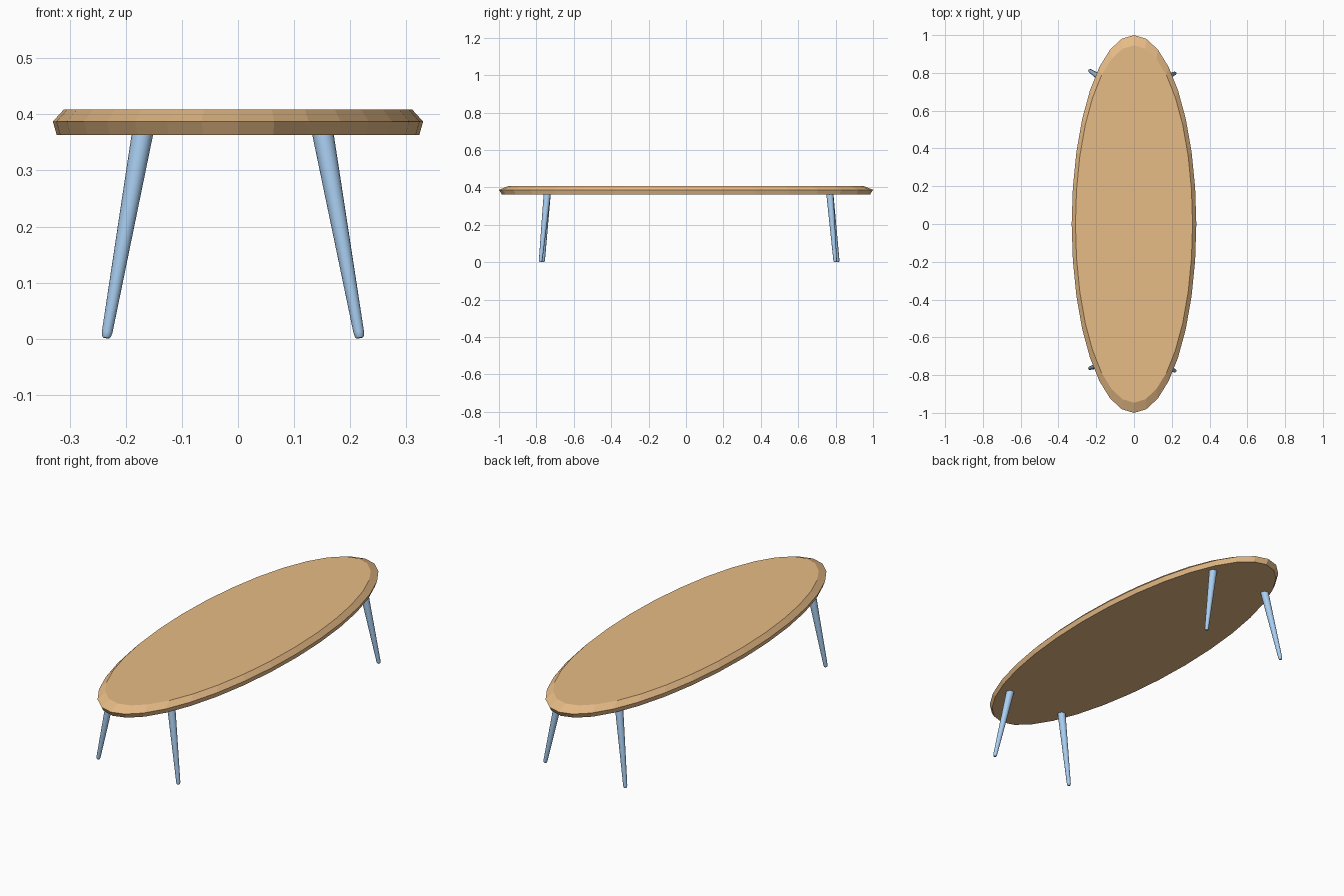
import bpy, bmesh, math
from mathutils import Vector

if "Cube" in bpy.data.objects:
    bpy.data.objects.remove(bpy.data.objects["Cube"])


def material(name, color):
    m = bpy.data.materials.new(name)
    m.diffuse_color = (*color, 1)
    m.use_nodes = True
    m.node_tree.nodes["Principled BSDF"].inputs["Base Color"].default_value = m.diffuse_color
    return m


def loft(name, rings, mat):
    """Skin a list of vertex rings and cap both ends."""
    bm = bmesh.new()
    loops = [[bm.verts.new(p) for p in ring] for ring in rings]
    n = len(loops[0])
    for a, b in zip(loops, loops[1:]):
        for i in range(n):
            j = (i + 1) % n
            bm.faces.new((a[i], a[j], b[j], b[i]))
    bm.faces.new(loops[0][::-1])
    bm.faces.new(loops[-1])
    bmesh.ops.recalc_face_normals(bm, faces=bm.faces[:])
    mesh = bpy.data.meshes.new(name)
    bm.to_mesh(mesh)
    bm.free()
    obj = bpy.data.objects.new(name, mesh)
    bpy.context.collection.objects.link(obj)
    mesh.materials.append(mat)
    return obj


def circle(n):
    return [(math.cos(2 * math.pi * i / n), math.sin(2 * math.pi * i / n)) for i in range(n)]


wood = material("wood", (0.8, 0.5, 0.24))
blue = material("blue paint", (0.4, 0.62, 0.88))

# Oval top: underside, widest edge, chamfered upper face (half x, half y, z)
profile = [(0.323, 0.985, 0.363), (0.33, 1.0, 0.387), (0.31, 0.946, 0.409)]
loft("table_top", [[(rx * c, ry * s, z) for c, s in circle(32)] for rx, ry, z in profile], wood)


# Splayed tapered leg with a bevelled foot
def leg(name, foot, head):
    foot, head = Vector(foot), Vector(head)
    axis = head - foot
    turn = Vector((0, 0, 1)).rotation_difference(axis)
    rings = [[foot + turn @ Vector((r * c, r * s, d)) for c, s in circle(16)]
             for d, r in ((0, 0.006), (0.003, 0.008), (0.011, 0.0095), (axis.length, 0.019))]
    obj = loft(name, rings, blue)
    bpy.ops.object.select_all(action='DESELECT')
    obj.select_set(True)
    bpy.context.view_layer.objects.active = obj
    bpy.ops.object.shade_smooth_by_angle(angle=math.radians(35))


for side, foot_x, head_x, shift in (("left", -0.235, -0.17, 0.007), ("right", 0.217, 0.151, -0.007)):
    for end, foot_y, head_y in (("front", -0.771, -0.742), ("back", 0.805, 0.769)):
        leg(f"{end}_{side}_leg", (foot_x, foot_y + shift, 0.0015), (head_x, head_y, 0.367))
